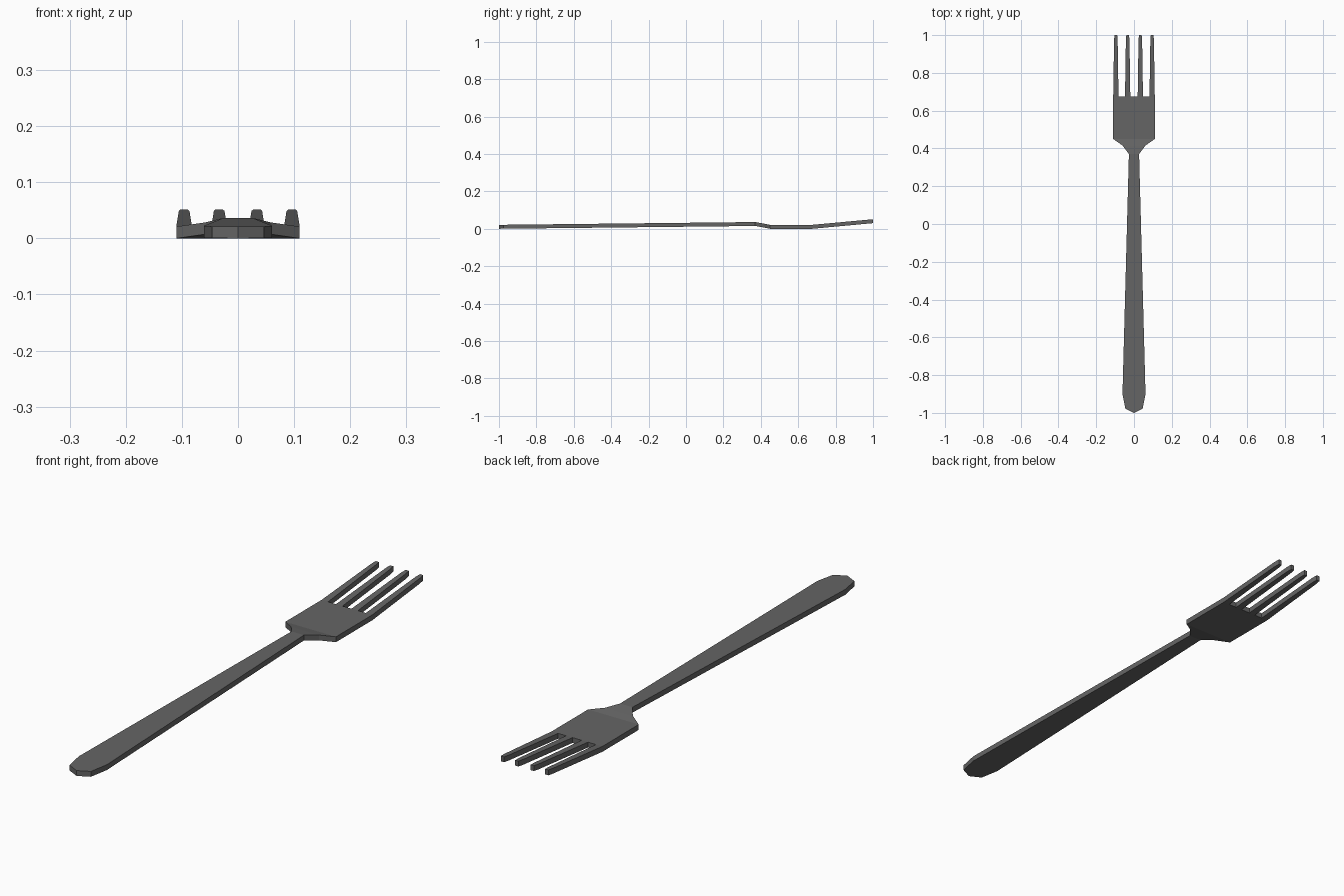
import bpy, bmesh

if "Cube" in bpy.data.objects:
    bpy.data.objects.remove(bpy.data.objects["Cube"])

THICK = 0.021

# Side profile: underside height along the length
PROFILE = [(-1.0, 0.0), (0.37, 0.015), (0.415, 0.007), (0.45, 0.0),
           (0.675, 0.0), (1.0, 0.03)]


def height(y):
    for (y0, z0), (y1, z1) in zip(PROFILE, PROFILE[1:]):
        if y <= y1:
            return z0 + (z1 - z0) * (y - y0) / (y1 - y0)
    return PROFILE[-1][1]


bm = bmesh.new()


def face(points):
    bm.faces.new([bm.verts.new((x, y, height(y))) for x, y in points])


# Handle and shoulders: half width at each station
stations = [(0.046, -0.977), (0.061, -0.9), (0.027, 0.37), (0.06, 0.415), (0.11, 0.45)]
face([(-0.046, -0.977), (0, -1.0), (0.046, -0.977)])
for (w0, y0), (w1, y1) in zip(stations, stations[1:]):
    face([(-w0, y0), (w0, y0), (w1, y1), (-w1, y1)])

# Flat head, with the tine roots along its far edge
BASE, ROOT = 0.675, 0.014
tines = [-0.096, -0.0335, 0.0335, 0.096]
roots = [(c + s * ROOT, BASE) for c in reversed(tines) for s in (1, -1)]
face([(-0.11, 0.45), (0.11, 0.45)] + roots)

# Four tapered tines with slightly narrowed tips
for c in tines:
    rows = [(ROOT, BASE), (0.0095, 0.975), (0.007, 1.0)]
    for (w0, y0), (w1, y1) in zip(rows, rows[1:]):
        face([(c - w0, y0), (c + w0, y0), (c + w1, y1), (c - w1, y1)])

# Weld the sheet and give it thickness
bmesh.ops.remove_doubles(bm, verts=bm.verts[:], dist=1e-4)
ext = bmesh.ops.extrude_face_region(bm, geom=bm.faces[:], use_keep_orig=True)
top = [g for g in ext["geom"] if isinstance(g, bmesh.types.BMVert)]
bmesh.ops.translate(bm, verts=top, vec=(0, 0, THICK))
bmesh.ops.recalc_face_normals(bm, faces=bm.faces[:])

mesh = bpy.data.meshes.new("fork")
bm.to_mesh(mesh)
bm.free()
fork = bpy.data.objects.new("fork", mesh)
bpy.context.collection.objects.link(fork)

# Dark metal
metal = bpy.data.materials.new("dark_metal")
metal.diffuse_color = (0.13, 0.13, 0.13, 1)
metal.use_nodes = True
metal.node_tree.nodes["Principled BSDF"].inputs["Base Color"].default_value = metal.diffuse_color
mesh.materials.append(metal)
